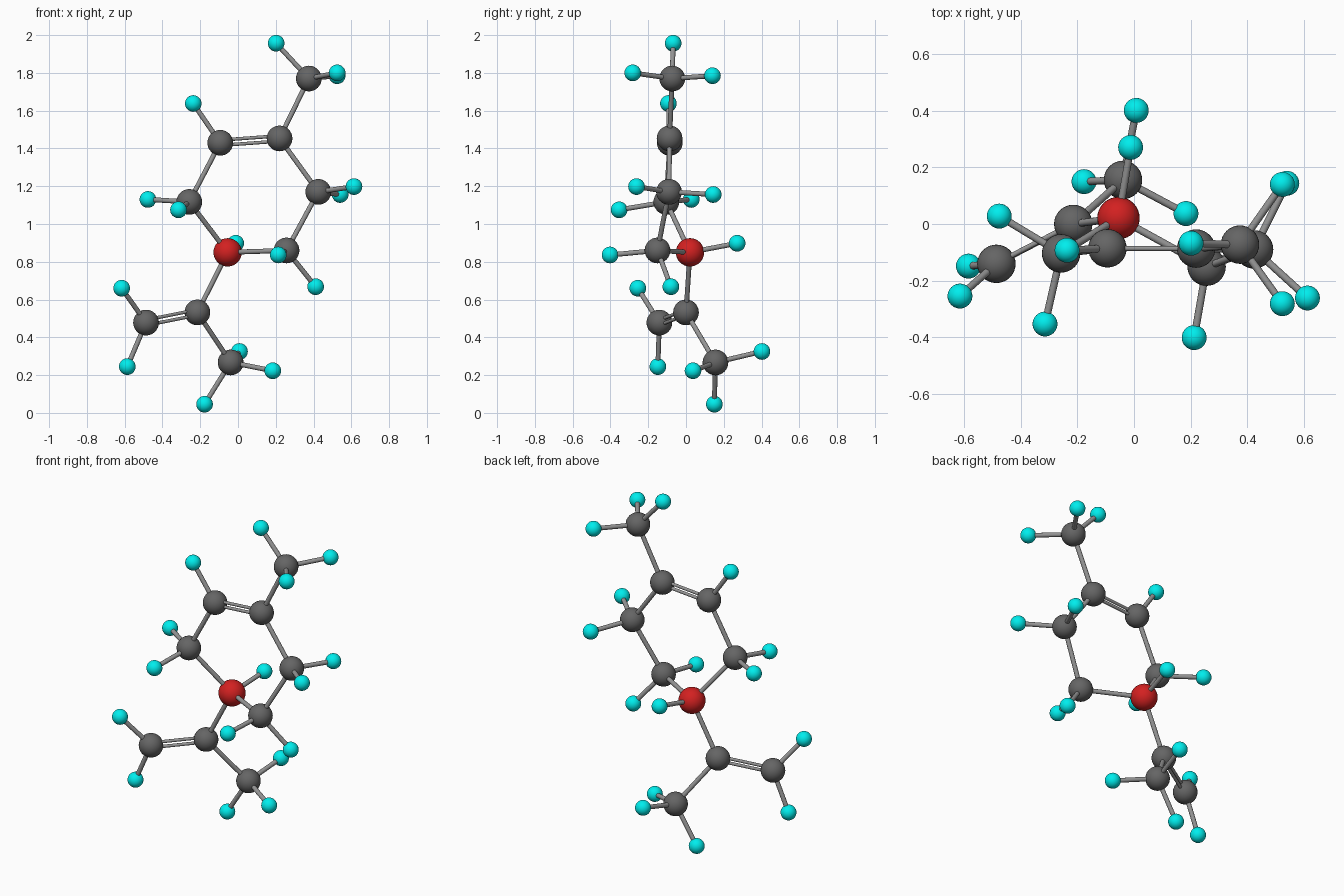
import bpy
from mathutils import Vector

if "Cube" in bpy.data.objects:
    bpy.data.objects.remove(bpy.data.objects["Cube"])


def material(name, rgb):
    m = bpy.data.materials.new(name)
    m.diffuse_color = (*rgb, 1)
    m.use_nodes = True
    m.node_tree.nodes["Principled BSDF"].inputs["Base Color"].default_value = m.diffuse_color
    return m


CYAN = material("cyan", (0.0, 0.85, 0.85))
RED = material("red", (0.65, 0.015, 0.015))
DARK = material("dark_grey", (0.13, 0.13, 0.13))
LIGHT = material("light_grey", (0.3, 0.3, 0.3))


def finish(name, mat):
    ob = bpy.context.object
    ob.name = name
    ob.data.materials.append(mat)
    bpy.ops.object.shade_smooth_by_angle()


def ball(name, pos, radius, mat):
    bpy.ops.mesh.primitive_uv_sphere_add(segments=32, ring_count=16, radius=radius, location=pos)
    finish(name, mat)


def rod(name, a, b, radius):
    d = b - a
    bpy.ops.mesh.primitive_cylinder_add(vertices=16, radius=radius, depth=d.length, location=(a + b) / 2)
    bpy.context.object.rotation_euler = d.to_track_quat('Z', 'Y').to_euler()
    finish(name, LIGHT)


# Large balls of the skeleton
atoms = {
    "top_methyl": (0.375, -0.073, 1.77),
    "ring_top_right": (0.22, -0.087, 1.453),
    "ring_top_left": (-0.094, -0.086, 1.43),
    "ring_right": (0.425, -0.09, 1.17),
    "ring_left": (-0.258, -0.104, 1.117),
    "ring_bottom_right": (0.257, -0.151, 0.86),
    "ring_centre": (-0.055, 0.021, 0.85),
    "branch": (-0.215, 0.0, 0.532),
    "branch_tip": (-0.487, -0.141, 0.478),
    "low_methyl": (-0.039, 0.156, 0.267),
}
atoms = {k: Vector(v) for k, v in atoms.items()}

# Small balls attached to each large ball
small = {
    "top_methyl": [(0.202, -0.068, 1.957), (0.525, -0.282, 1.80), (0.525, 0.14, 1.785)],
    "ring_top_left": [(-0.237, -0.093, 1.638)],
    "ring_right": [(0.614, -0.262, 1.198), (0.541, 0.144, 1.156)],
    "ring_left": [(-0.477, 0.028, 1.13), (-0.315, -0.354, 1.075)],
    "ring_bottom_right": [(0.213, -0.402, 0.836), (0.411, -0.08, 0.668)],
    "ring_centre": [(-0.012, 0.271, 0.898)],
    "branch_tip": [(-0.616, -0.255, 0.66), (-0.586, -0.149, 0.245)],
    "low_methyl": [(-0.177, 0.15, 0.046), (0.008, 0.402, 0.325), (0.184, 0.037, 0.223)],
}

# Links between large balls: (from, to, double)
links = [
    ("top_methyl", "ring_top_right", False),
    ("ring_top_right", "ring_top_left", True),
    ("ring_top_right", "ring_right", False),
    ("ring_top_left", "ring_left", False),
    ("ring_right", "ring_bottom_right", False),
    ("ring_left", "ring_centre", False),
    ("ring_bottom_right", "ring_centre", False),
    ("ring_centre", "branch", False),
    ("branch", "branch_tip", True),
    ("branch", "low_methyl", False),
]

for name, pos in atoms.items():
    centre = name == "ring_centre"
    ball(name + "_ball", pos, 0.075 if centre else 0.068, RED if centre else DARK)

for name, spots in small.items():
    for i, p in enumerate(spots):
        ball(f"{name}_small_ball_{i + 1}", p, 0.044, CYAN)
        rod(f"{name}_short_rod_{i + 1}", atoms[name], Vector(p), 0.013)

for a, b, double in links:
    pa, pb = atoms[a], atoms[b]
    if double:
        # Two thin parallel rods
        side = (pb - pa).cross(Vector((0, 1, 0))).normalized() * 0.014
        for s in (-1, 1):
            rod(f"{a}_double_rod", pa + side * s, pb + side * s, 0.009)
    else:
        rod(f"{a}_rod", pa, pb, 0.013)
